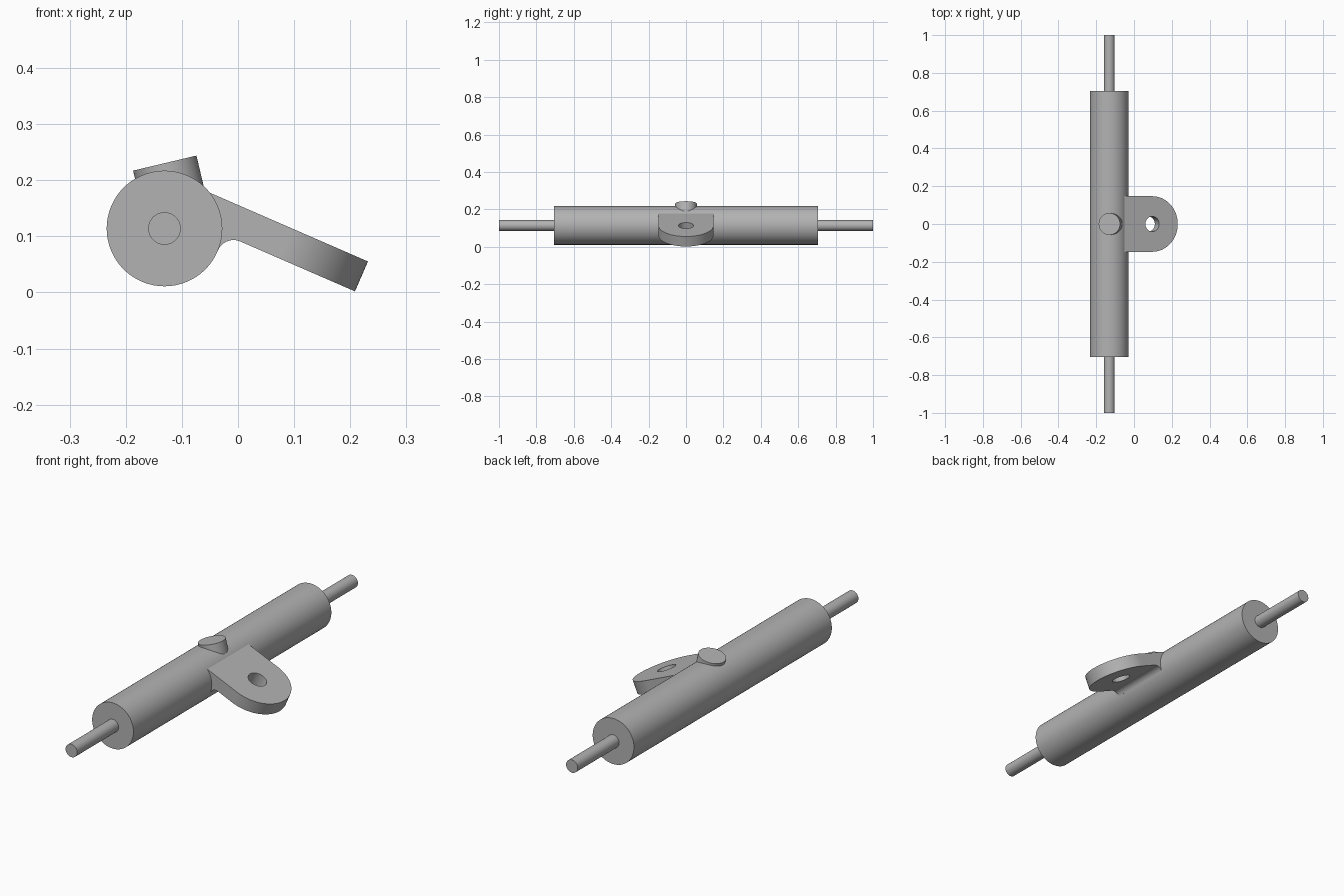
import bpy, bmesh
from math import radians, sin, cos, pi
from mathutils import Matrix, Vector

cube = bpy.data.objects.get("Cube")
if cube:
    bpy.data.objects.remove(cube, do_unlink=True)

steel = bpy.data.materials.new("plain grey")
steel.use_nodes = True
GREY = (0.45, 0.45, 0.45, 1)
steel.diffuse_color = GREY
steel.node_tree.nodes["Principled BSDF"].inputs["Base Color"].default_value = GREY

AXIS = Vector((-0.131, 0, 0.114))   # centre line of the barrel
R = 0.103                           # barrel radius
TILT = radians(23.5)                # droop of the lug


def activate(ob):
    bpy.ops.object.select_all(action='DESELECT')
    ob.select_set(True)
    bpy.context.view_layer.objects.active = ob


def smooth(ob):
    activate(ob)
    bpy.ops.object.shade_smooth_by_angle(angle=radians(30))


def cylinder(name, start, end, radius, sides=96):
    """Cylinder between two points."""
    start, end = Vector(start), Vector(end)
    span = end - start
    bpy.ops.mesh.primitive_cylinder_add(vertices=sides, radius=radius,
                                        depth=span.length, location=(start + end) / 2)
    ob = bpy.context.object
    ob.name = name
    ob.rotation_euler = span.to_track_quat('Z', 'Y').to_euler()
    ob.data.materials.append(steel)
    return ob


def prism(name, points, depth):
    """Extrude a closed outline by depth, starting at the given points."""
    bm = bmesh.new()
    face = bm.faces.new([bm.verts.new(p) for p in points])
    new = bmesh.ops.extrude_face_region(bm, geom=[face])["geom"]
    bmesh.ops.translate(bm, vec=depth,
                        verts=[v for v in new if isinstance(v, bmesh.types.BMVert)])
    bmesh.ops.recalc_face_normals(bm, faces=bm.faces)
    mesh = bpy.data.meshes.new(name)
    bm.to_mesh(mesh)
    bm.free()
    mesh.materials.append(steel)
    ob = bpy.data.objects.new(name, mesh)
    bpy.context.collection.objects.link(ob)
    return ob


def arc(cx, cy, r, a0, a1, n):
    return [(cx + r * cos(a0 + (a1 - a0) * i / n),
             cy + r * sin(a0 + (a1 - a0) * i / n)) for i in range(n + 1)]


def boolean(ob, cutter, operation):
    cutter.hide_render = True
    bpy.context.view_layer.update()
    mod = ob.modifiers.new("cut", 'BOOLEAN')
    mod.operation, mod.object, mod.solver = operation, cutter, 'EXACT'
    activate(ob)
    bpy.ops.object.modifier_apply(modifier=mod.name)
    bpy.data.objects.remove(cutter, do_unlink=True)


# Barrel and the thin rod sticking out of each end
along = Vector((0, 1, 0))
smooth(cylinder("barrel", AXIS - along * 0.705, AXIS + along * 0.705, R, 128))
for name, side in (("front_rod", -1), ("back_rod", 1)):
    smooth(cylinder(name, AXIS + along * side * 0.69, AXIS + along * side, 0.029, 64))

# Tilted round boss on top
cap = Vector((-0.1305, 0, 0.2305))
smooth(cylinder("top_boss", cap + Vector((0.023, 0, -0.097)), cap, 0.058))

# Lug: side profile with a fillet under its root, trimmed to a rounded outline
low, high, fillet = 0.0326, 0.0907, 0.03
profile = [(0.03, high), (0.4, high), (0.4, low)]
profile += arc(R + fillet, low - fillet, fillet, pi / 2, pi * 1.006, 20)
profile += [(0.09, 0), (0.03, low)]
lug = prism("lug", [(u, -0.2, v) for u, v in profile], (0, 0.4, 0))
half, eye = 0.147, 0.209
outline = [(-0.05, -half)] + arc(eye, 0, half, -pi / 2, pi / 2, 64) + [(-0.05, half)]
boolean(lug, prism("outline_cutter", [(x, y, -0.2) for x, y in outline], (0, 0, 0.4)),
        'INTERSECT')
boolean(lug, cylinder("hole_cutter", (eye, 0, -0.2), (eye, 0, 0.3), 0.04, 64), 'DIFFERENCE')
lug.data.transform(Matrix.Translation(AXIS) @ Matrix.Rotation(TILT, 4, 'Y'))
smooth(lug)
